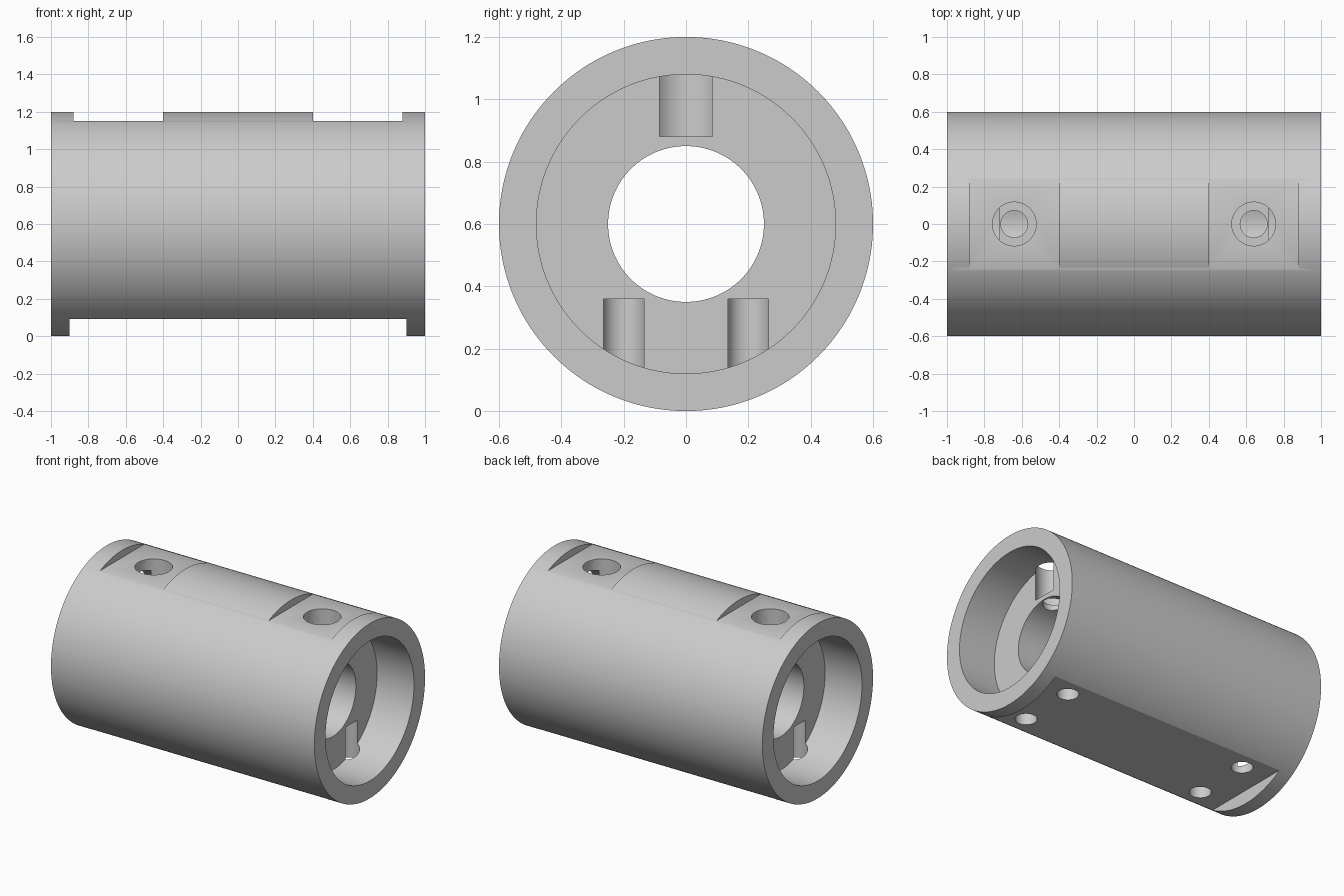
import bpy
from math import pi, radians

default = bpy.data.objects.get("Cube")
if default:
    bpy.data.objects.remove(default, do_unlink=True)

AXIS_Z = 0.6


def cylinder(name, radius, length, location, along_x=False, sides=64):
    bpy.ops.mesh.primitive_cylinder_add(
        vertices=sides, radius=radius, depth=length, location=location,
        rotation=(0, pi / 2 if along_x else 0, 0))
    obj = bpy.context.object
    obj.name = name
    return obj


def box(name, low, high):
    bpy.ops.mesh.primitive_cube_add(
        size=1, location=[(a + b) / 2 for a, b in zip(low, high)])
    obj = bpy.context.object
    obj.name = name
    obj.scale = [b - a for a, b in zip(low, high)]
    return obj


def hole(name, radius, x, y, bottom, top):
    return cylinder(name, radius, top - bottom, (x, y, (bottom + top) / 2))


# Main sleeve
sleeve = cylinder("sleeve", 0.6, 2, (0, 0, AXIS_Z), True, 160)

# Through bore and the long flat underneath
cutters = [
    cylinder("bore", 0.25, 3, (0, 0, AXIS_Z), True, 128),
    box("bottom_flat", (-0.9, -0.7, -0.3), (0.9, 0.7, 0.093)),
]

# Features repeated at both ends
for side in (-1, 1):
    x = side * 0.64
    cutters += [
        cylinder("end_recess", 0.48, 0.6, (side * 1.02, 0, AXIS_Z), True, 128),
        box("top_pocket", (x - 0.24, -0.242, 1.15), (x + 0.24, 0.242, 1.5)),
        hole("screw_head_hole", 0.117, x, 0, 0.88, 1.4),
        hole("screw_shank_hole", 0.072, x, 0, 0.6, 1.0),
    ]
    for y in (-0.2, 0.2):
        cutters.append(hole("bottom_hole", 0.068, side * 0.7, y, -0.2, 0.36))

# Cut everything out of the sleeve
for cutter in cutters:
    cutter.hide_render = True
    cut = sleeve.modifiers.new(cutter.name, "BOOLEAN")
    cut.operation = "DIFFERENCE"
    cut.solver = "EXACT"
    cut.object = cutter

bpy.ops.object.select_all(action="DESELECT")
sleeve.select_set(True)
bpy.context.view_layer.objects.active = sleeve
for modifier in list(sleeve.modifiers):
    bpy.ops.object.modifier_apply(modifier=modifier.name)
for cutter in cutters:
    bpy.data.objects.remove(cutter, do_unlink=True)

# Single grey finish
grey = bpy.data.materials.new("plain grey")
grey.use_nodes = True
colour = (0.6, 0.6, 0.6, 1)
grey.diffuse_color = colour
grey.node_tree.nodes["Principled BSDF"].inputs["Base Color"].default_value = colour
sleeve.data.materials.clear()
sleeve.data.materials.append(grey)
bpy.ops.object.shade_smooth_by_angle(angle=radians(30))
